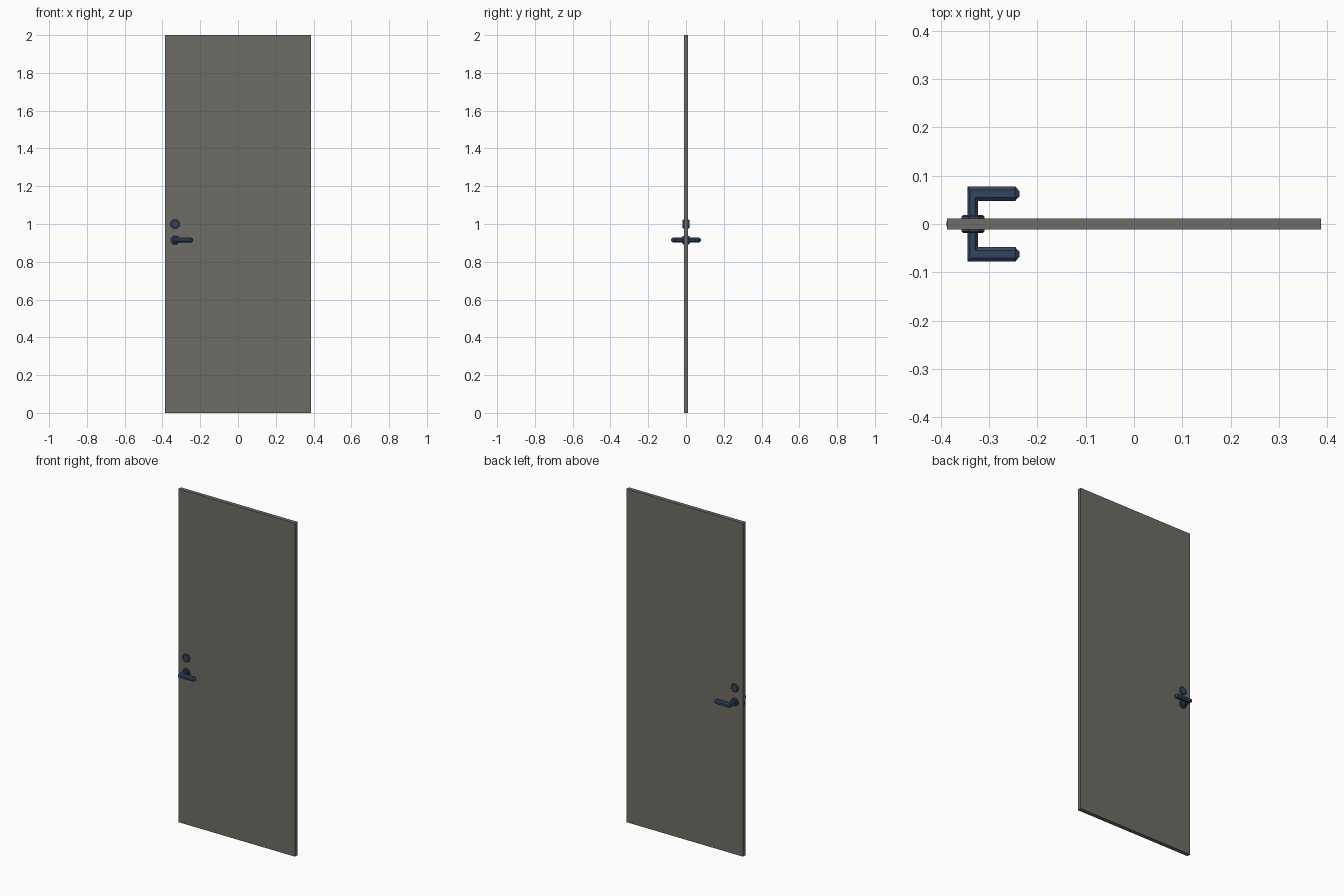
import bpy, bmesh, math
from mathutils import Vector

if "Cube" in bpy.data.objects:
    bpy.data.objects.remove(bpy.data.objects["Cube"])


def material(name, rgb):
    m = bpy.data.materials.new(name)
    m.diffuse_color = (*rgb, 1)
    m.use_nodes = True
    m.node_tree.nodes["Principled BSDF"].inputs["Base Color"].default_value = m.diffuse_color
    return m


GREY = material("warm grey paint", (0.155, 0.15, 0.128))
BLUE = material("dark blue metal", (0.034, 0.060, 0.115))


def finish(name, bm, mat):
    bmesh.ops.recalc_face_normals(bm, faces=bm.faces)
    me = bpy.data.meshes.new(name)
    bm.to_mesh(me)
    bm.free()
    me.materials.append(mat)
    ob = bpy.data.objects.new(name, me)
    bpy.context.collection.objects.link(ob)
    return ob


def box(name, lo, hi, mat):
    bm = bmesh.new()
    lo, hi = Vector(lo), Vector(hi)
    bmesh.ops.create_cube(bm, size=1)
    for v in bm.verts:
        v.co = (lo + hi) / 2 + v.co * (hi - lo)
    return finish(name, bm, mat)


def loft(name, rings, mat):
    """Skin a list of point rings and cap both ends."""
    bm = bmesh.new()
    vs = [[bm.verts.new(p) for p in r] for r in rings]
    n = len(vs[0])
    for a, b in zip(vs, vs[1:]):
        for i in range(n):
            j = (i + 1) % n
            bm.faces.new((a[i], a[j], b[j], b[i]))
    bm.faces.new(vs[0])
    bm.faces.new(vs[-1])
    return finish(name, bm, mat)


def disc(name, x, z, r, s, depth):
    """Eight-sided plate with a chamfered rim, facing side s."""
    rings = []
    for rad, y in ((r, 0.010), (r, depth - 0.003), (r - 0.004, depth)):
        rings.append([(x + rad * math.cos(a), s * y, z + rad * math.sin(a))
                      for a in (math.pi / 8 + i * math.pi / 4 for i in range(8))])
    return loft(name, rings, BLUE)


# chamfered square cross-section
PROFILE = [(1, .5), (.5, 1), (-.5, 1), (-1, .5), (-1, -.5), (-.5, -1), (.5, -1), (1, -.5)]


def lever(name, s, z):
    # centre x, y; half-width vector x, y; half-height
    sections = [(-.334, .010, -.011, 0, .0125),
                (-.334, .0628, -.011, .0153, .0125),
                (-.246, .0628, 0, .0153, .0125),
                (-.237, .0628, 0, .005, .006)]
    rings = [[(cx + u * ux, s * (cy + u * uy), z + v * h) for u, v in PROFILE]
             for cx, cy, ux, uy, h in sections]
    return loft(name, rings, BLUE)


# door slab
box("door_panel", (-.3865, -.0118, 0), (.3865, .0118, 2), GREY)

# lever, rose and lock on both sides
for s, side in ((-1, "front"), (1, "back")):
    disc("lever_rose_" + side, -.333, .915, .0245, s, .0188)
    disc("lock_" + side, -.333, 1.0, .0255, s, .0185)
    lever("lever_" + side, s, .915)

# small latch plate on the door edge
box("latch_plate", (-.3875, -.005, .905), (-.38, .005, .925), BLUE)
